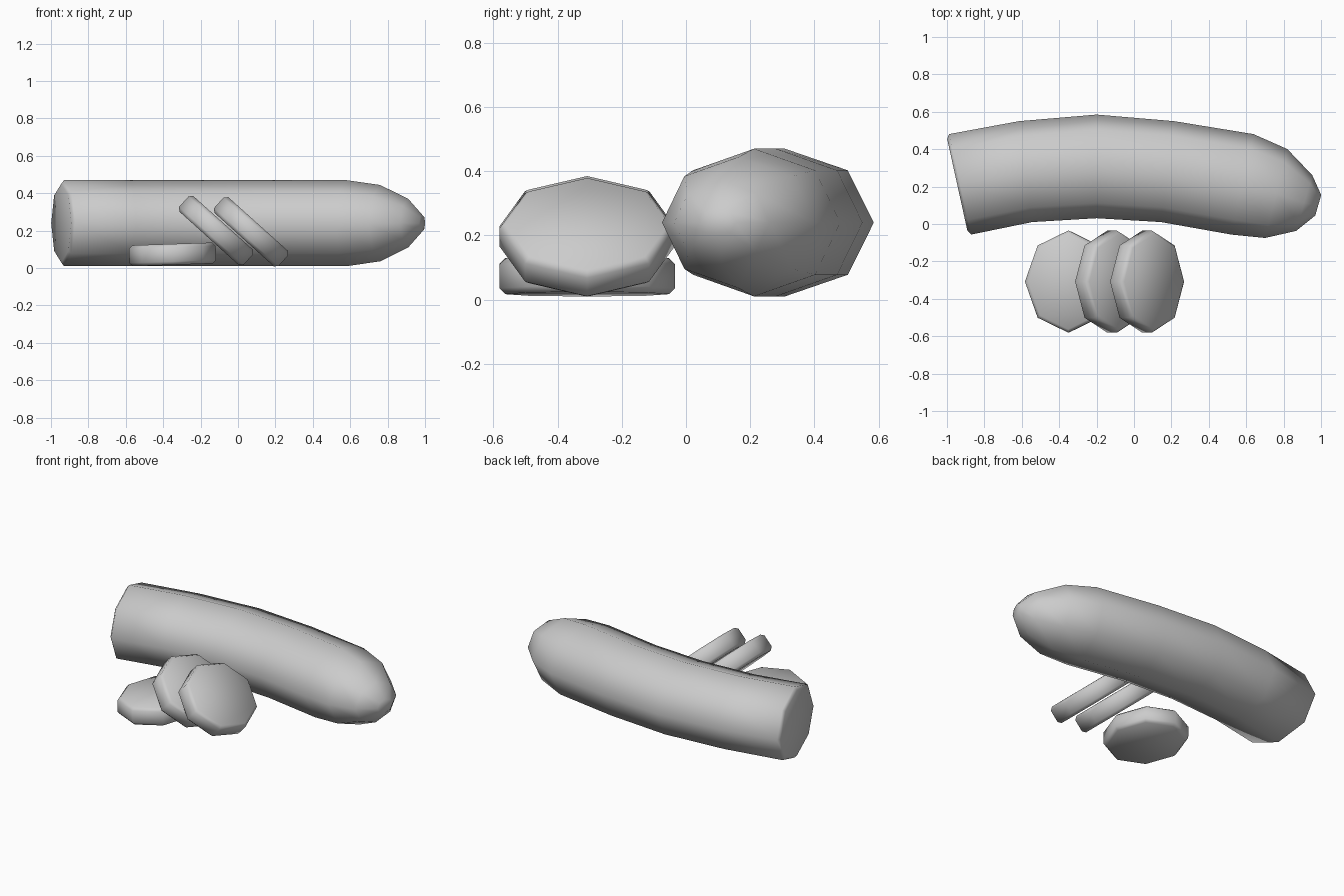
import bpy, bmesh, math
from mathutils import Vector, Matrix

if "Cube" in bpy.data.objects:
    bpy.data.objects.remove(bpy.data.objects["Cube"])


def loft(name, rings, matrix=Matrix.Identity(4)):
    """Skin a list of closed rings and cap both ends."""
    bm = bmesh.new()
    loops = [[bm.verts.new(matrix @ p) for p in ring] for ring in rings]
    n = len(loops[0])
    for a, b in zip(loops, loops[1:]):
        for i in range(n):
            j = (i + 1) % n
            bm.faces.new((a[i], a[j], b[j], b[i]))
    bm.faces.new(loops[0][::-1])
    bm.faces.new(loops[-1])
    bmesh.ops.recalc_face_normals(bm, faces=bm.faces)
    mesh = bpy.data.meshes.new(name)
    bm.to_mesh(mesh)
    bm.free()
    ob = bpy.data.objects.new(name, mesh)
    bpy.context.collection.objects.link(ob)
    bpy.context.view_layer.objects.active = ob
    ob.select_set(True)
    bpy.ops.object.shade_smooth_by_angle(angle=math.radians(60))
    ob.select_set(False)
    return ob


OCT = [(math.cos(i * math.pi / 4), math.sin(i * math.pi / 4)) for i in range(8)]

# Cucumber: bent octagonal tube; x, y, cross-section lean dx/dy, half width, half height
stations = [
    (-0.945, 0.21, -0.22, 0.25, 0.21),
    (-0.93, 0.212, -0.22, 0.275, 0.23),
    (-0.58, 0.28, -0.13, 0.272, 0.23),
    (-0.20, 0.308, 0.0, 0.277, 0.23),
    (0.18, 0.28, 0.13, 0.272, 0.23),
    (0.58, 0.212, 0.22, 0.275, 0.23),
    (0.76, 0.163, 0.25, 0.245, 0.204),
    (0.91, 0.112, 0.29, 0.155, 0.130),
    (0.985, 0.10, 0.29, 0.057, 0.045),
]
body = []
for x, y, lean, w, h in stations:
    side = Vector((lean, 1, 0)).normalized()
    body.append([Vector((x, y, 0.24)) + side * c * w + Vector((0, 0, s * h))
                 for c, s in OCT])
loft("cucumber_body", body)

# Slices: octagonal discs with softened rims
T, BEV, RX, RY = 0.056, 0.018, 0.232, 0.273
disc = [[Vector((c * (RX - d), s * (RY - d), z)) for c, s in OCT]
        for z, d in ((-T, BEV), (-T + BEV, 0), (T - BEV, 0), (T, BEV))]
for name, x, z, tilt in (("slice_flat", -0.35, 0.073, -2),
                         ("slice_middle", -0.117, 0.2, 42),
                         ("slice_front", 0.07, 0.194, 42)):
    loft(name, disc, Matrix.Translation((x, -0.308, z))
         @ Matrix.Rotation(math.radians(tilt), 4, 'Y'))
